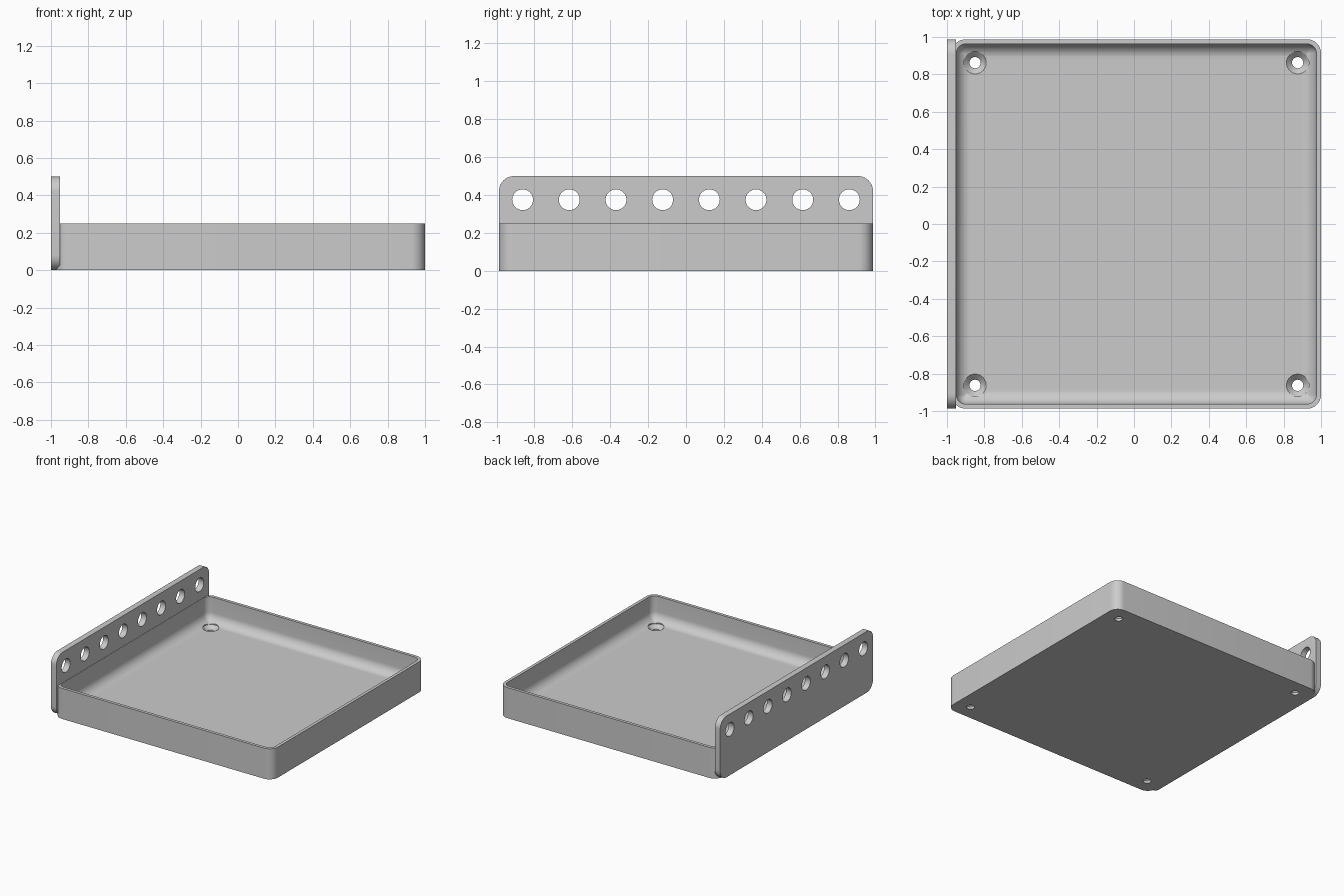
import bpy, bmesh
from math import cos, sin, pi, radians

cube = bpy.data.objects.get("Cube")
if cube:
    bpy.data.objects.remove(cube)

grey = bpy.data.materials.new("plain grey")
grey.use_nodes = True
grey.diffuse_color = (0.6, 0.6, 0.6, 1)
grey.node_tree.nodes["Principled BSDF"].inputs["Base Color"].default_value = (0.6, 0.6, 0.6, 1)

TRAY_X = 0.0125      # tray centre, shifted to make room for the plate
HALF = 0.9875        # half the tray side
HOLE = 0.8625        # hole offset from the centre
FLOOR, RIM, WALL, FILLET = 0.05, 0.25, 0.025, 0.075


def rounded_rect(hx, hy, r, steps=10):
    """Counter-clockwise outline of a rectangle with round corners."""
    pts = []
    for i, (sx, sy) in enumerate([(1, 1), (-1, 1), (-1, -1), (1, -1)]):
        for k in range(steps + 1):
            a = (i + k / steps) * pi / 2
            pts.append((sx * (hx - r) + r * cos(a), sy * (hy - r) + r * sin(a)))
    return pts


def circle(r, n=40):
    return [(r * cos(2 * pi * i / n), r * sin(2 * pi * i / n)) for i in range(n)]


def loft(name, rings):
    """Join equal-length rings of 3D points and cap both ends."""
    bm = bmesh.new()
    loops = [[bm.verts.new(p) for p in ring] for ring in rings]
    n = len(loops[0])
    for low, high in zip(loops, loops[1:]):
        for i in range(n):
            j = (i + 1) % n
            bm.faces.new((low[i], low[j], high[j], high[i]))
    bm.faces.new(loops[0][::-1])
    bm.faces.new(loops[-1])
    bmesh.ops.recalc_face_normals(bm, faces=bm.faces)
    mesh = bpy.data.meshes.new(name)
    bm.to_mesh(mesh)
    bm.free()
    mesh.materials.append(grey)
    obj = bpy.data.objects.new(name, mesh)
    bpy.context.collection.objects.link(obj)
    return obj


def cut(target, cutters):
    """Apply boolean holes, then remove the cutters."""
    bpy.context.view_layer.objects.active = target
    for c in cutters:
        mod = target.modifiers.new("hole", "BOOLEAN")
        mod.operation, mod.solver, mod.object = "DIFFERENCE", "EXACT", c
        bpy.ops.object.modifier_apply(modifier=mod.name)
    for c in cutters:
        bpy.data.objects.remove(c)


def shade(obj):
    bpy.ops.object.select_all(action="DESELECT")
    obj.select_set(True)
    bpy.context.view_layer.objects.active = obj
    bpy.ops.object.shade_smooth_by_angle(angle=radians(35))


# Tray: outer wall up, over the rim, down inside and round the floor fillet
def tray_ring(inset, r, z):
    h = HALF - inset
    return [(x + TRAY_X, y, z) for x, y in rounded_rect(h, h, r)]


rings = [tray_ring(0, 0.075, 0), tray_ring(0, 0.075, RIM), tray_ring(WALL, 0.05, RIM)]
for k in range(11):
    a = k / 10 * pi / 2
    d = FILLET * (1 - cos(a))
    rings.append(tray_ring(WALL + d, max(0.05 - d, 0.006), FLOOR + FILLET * (1 - sin(a))))
tray = loft("tray", rings)

# Countersunk screw holes near the tray corners
profile = [(0.03, -0.1), (0.03, 0.02), (0.06, FLOOR), (0.06, 0.2)]
cutters = []
for sx in (-1, 1):
    for sy in (-1, 1):
        cutters.append(loft("screw_cutter", [
            [(x + TRAY_X + sx * HOLE, y + sy * HOLE, z) for x, y in circle(r)]
            for r, z in profile]))
cut(tray, cutters)
shade(tray)

# Upright side plate with rounded corners
plate = loft("side_plate", [
    [(x, y, z + 0.25) for y, z in rounded_rect(HALF, 0.25, 0.08)] for x in (-1, -0.952)])

# Row of eight round holes along the plate
cutters = []
for i in range(8):
    yc = HOLE * (2 * i - 7) / 7
    cutters.append(loft("row_cutter", [
        [(x, y + yc, z + 0.375) for y, z in circle(0.055)] for x in (-1.1, -0.9)]))
cut(plate, cutters)
shade(plate)
